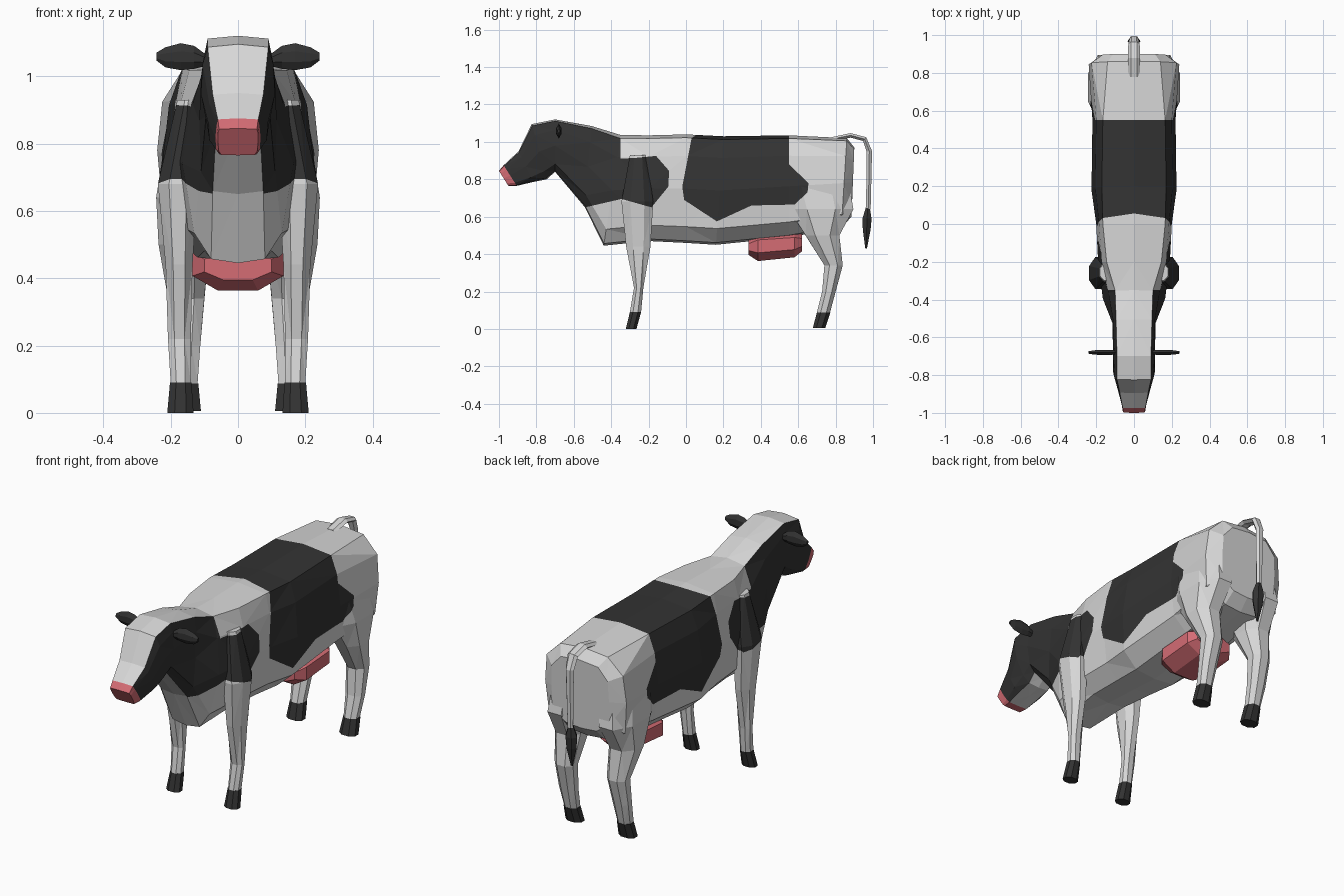
import bpy, bmesh, math
from mathutils import Vector

if "Cube" in bpy.data.objects:
    bpy.data.objects.remove(bpy.data.objects["Cube"])


def material(name, rgb):
    m = bpy.data.materials.new(name)
    m.diffuse_color = (*rgb, 1)
    m.use_nodes = True
    m.node_tree.nodes["Principled BSDF"].inputs["Base Color"].default_value = m.diffuse_color
    return m


MATS = [material("white_hide", (0.68, 0.68, 0.68)),
        material("black_hide", (0.033, 0.033, 0.033)),
        material("pink_skin", (0.66, 0.15, 0.175))]
WHITE, BLACK, PINK = 0, 1, 2

# Hide patches as side outlines (y, z)
NECK_PATCH = [(-0.35, 1.3), (-0.35, 0.91), (-0.265, 0.915), (-0.16, 0.925),
              (-0.09, 0.845), (-0.095, 0.76), (-0.185, 0.65), (-0.345, 0.695),
              (-0.54, 0.65), (-1.2, 0.6), (-1.2, 1.3)]
FLANK_PATCH = [(0.06, 1.3), (0.06, 1.04), (0.03, 1.02), (-0.02, 0.76), (-0.01, 0.69),
               (0.165, 0.575), (0.35, 0.66), (0.58, 0.665), (0.65, 0.73),
               (0.655, 0.78), (0.55, 0.88), (0.55, 1.3)]


def inside(p, poly):
    hit = False
    for (ay, az), (by, bz) in zip(poly, poly[1:] + poly[:1]):
        if (az > p.z) != (bz > p.z) and p.y < ay + (p.z - az) / (bz - az) * (by - ay):
            hit = not hit
    return hit


def paint_patches(bm, strip):
    """Cut the surface along the patch outlines and blacken the inside."""
    bmesh.ops.triangulate(bm, faces=bm.faces[:])
    for poly in (NECK_PATCH, FLANK_PATCH):
        for (ay, az), (by, bz) in zip(poly, poly[1:] + poly[:1]):
            bmesh.ops.bisect_plane(bm, geom=bm.verts[:] + bm.edges[:] + bm.faces[:],
                                   dist=1e-5, plane_co=(0, ay, az),
                                   plane_no=Vector((0, az - bz, by - ay)).normalized())
    for f in bm.faces:
        c = f.calc_center_median()
        if f.material_index == WHITE:
            if inside(c, FLANK_PATCH) or (f[strip] == 0 and inside(c, NECK_PATCH)):
                f.material_index = BLACK
    bmesh.ops.dissolve_limit(bm, angle_limit=0.015, verts=bm.verts[:],
                             edges=bm.edges[:], delimit={'MATERIAL'})


def loft(name, rings, colour=lambda i, j: WHITE, keep_white=lambda j: False, patches=False):
    """Skin a list of equal-sized rings and close both ends."""
    bm = bmesh.new()
    strip = bm.faces.layers.int.new("strip")
    vs = [[bm.verts.new(p) for p in r] for r in rings]
    n = len(vs[0])
    for i in range(len(vs) - 1):
        for j in range(n):
            k = (j + 1) % n
            f = bm.faces.new((vs[i][j], vs[i][k], vs[i + 1][k], vs[i + 1][j]))
            f.material_index = colour(i, j)
            f[strip] = 1 if keep_white(j) else 0
    for i, ring in ((0, vs[0]), (len(vs) - 2, vs[-1])):
        bm.faces.new(ring).material_index = colour(i, 0)
    bmesh.ops.recalc_face_normals(bm, faces=bm.faces[:])
    if patches:
        paint_patches(bm, strip)
    me = bpy.data.meshes.new(name)
    bm.to_mesh(me)
    bm.free()
    for m in MATS:
        me.materials.append(m)
    ob = bpy.data.objects.new(name, me)
    bpy.context.collection.objects.link(ob)
    return ob


def octagon(a0, a1, b0, b1, cut=0.28):
    """Rectangle with clipped corners, as 2D points."""
    ca, cb = (a1 - a0) * cut, (b1 - b0) * cut
    return [(a0 + ca, b0), (a1 - ca, b0), (a1, b0 + cb), (a1, b1 - cb),
            (a1 - ca, b1), (a0 + ca, b1), (a0, b1 - cb), (a0, b0 + cb)]


# Head, neck and trunk: top y z, bottom y z, five half widths from top to bottom
BODY = [(-1.0, 0.845, -0.95, 0.765, 0.056, 0.06, 0.06, 0.057, 0.05),
        (-0.975, 0.875, -0.905, 0.765, 0.06, 0.064, 0.067, 0.065, 0.055),
        (-0.895, 0.95, -0.82, 0.785, 0.075, 0.085, 0.09, 0.085, 0.06),
        (-0.825, 1.095, -0.745, 0.80, 0.09, 0.105, 0.11, 0.09, 0.06),
        (-0.70, 1.12, -0.70, 0.84, 0.09, 0.10, 0.11, 0.095, 0.065),
        (-0.505, 1.085, -0.54, 0.65, 0.095, 0.11, 0.115, 0.11, 0.075),
        (-0.35, 1.037, -0.44, 0.445, 0.10, 0.135, 0.165, 0.13, 0.08),
        (-0.20, 1.035, -0.20, 0.47, 0.145, 0.17, 0.19, 0.17, 0.10),
        (0.0, 1.04, 0.0, 0.46, 0.165, 0.185, 0.20, 0.18, 0.11),
        (0.20, 1.03, 0.16, 0.45, 0.17, 0.205, 0.225, 0.205, 0.12),
        (0.55, 1.035, 0.55, 0.49, 0.165, 0.20, 0.22, 0.20, 0.12),
        (0.86, 1.02, 0.83, 0.54, 0.14, 0.225, 0.24, 0.225, 0.10),
        (0.90, 0.97, 0.885, 0.60, 0.11, 0.165, 0.17, 0.165, 0.09)]
DEPTHS = (0.03, 0.2, 0.5, 0.85, 0.98)


def body_ring(r):
    top, bot = Vector((0, r[0], r[1])), Vector((0, r[2], r[3]))
    right = [top.lerp(bot, t) + Vector((w, 0, 0)) for t, w in zip(DEPTHS, r[4:])]
    left = [Vector((-p.x, p.y, p.z)) for p in reversed(right)]
    return [top] + right + [bot] + left


loft("body", [body_ring(r) for r in BODY],
     colour=lambda i, j: PINK if i == 0 else WHITE,
     keep_white=lambda j: j in (0, 5, 6, 11), patches=True)

# Legs and hooves: z, y range, x range
FRONT_LEG = [(0.93, -0.30, -0.21, 0.10, 0.18), (0.68, -0.345, -0.175, 0.12, 0.238),
             (0.44, -0.32, -0.19, 0.135, 0.215), (0.22, -0.278, -0.228, 0.14, 0.208),
             (0.09, -0.30, -0.24, 0.14, 0.20)]
FRONT_HOOF = [(0.09, -0.30, -0.24, 0.138, 0.202), (0.0, -0.322, -0.265, 0.132, 0.21)]
HIND_LEG = [(0.82, 0.50, 0.865, 0.06, 0.215), (0.64, 0.55, 0.895, 0.06, 0.243),
            (0.50, 0.64, 0.82, 0.085, 0.236), (0.34, 0.74, 0.838, 0.10, 0.208),
            (0.20, 0.728, 0.80, 0.112, 0.205), (0.088, 0.70, 0.77, 0.12, 0.195)]
HIND_HOOF = [(0.088, 0.70, 0.772, 0.118, 0.197), (0.005, 0.678, 0.745, 0.11, 0.203)]

# Ears: x, centre z, half height, half thickness
EAR = [(0.085, 1.045, 0.012, 0.009), (0.13, 1.056, 0.034, 0.014), (0.17, 1.058, 0.04, 0.014),
       (0.215, 1.056, 0.03, 0.011), (0.242, 1.058, 0.012, 0.006)]

for side, s in (("right", 1), ("left", -1)):
    for part, rows, col in (("front_leg", FRONT_LEG, WHITE), ("front_hoof", FRONT_HOOF, BLACK),
                            ("hind_leg", HIND_LEG, WHITE), ("hind_hoof", HIND_HOOF, BLACK)):
        rings = [[Vector((s * x, y, z)) for x, y in octagon(x0, x1, y0, y1)]
                 for z, y0, y1, x0, x1 in rows]
        loft(f"{part}_{side}", rings, colour=lambda i, j, c=col: c, patches=col == WHITE)
    rings = [[Vector((s * x, -0.68 + h * a, z + v * b)) for a, b in
              ((0, 1), (1, 0.4), (1, -0.4), (0, -1), (-1, -0.4), (-1, 0.4))]
             for x, z, v, h in EAR]
    loft(f"ear_{side}", rings, colour=lambda i, j: BLACK)

# Udder: y, half width, bottom z, top z
UDDER = [(0.335, 0.10, 0.395, 0.48), (0.385, 0.135, 0.363, 0.52),
         (0.58, 0.135, 0.383, 0.53), (0.62, 0.105, 0.415, 0.51)]
loft("udder", [[Vector((x, y, z)) for x, z in octagon(-w, w, z0, z1)] for y, w, z0, z1 in UDDER],
     colour=lambda i, j: PINK)


# Tail and its tuft: y, z, half width, half depth, swept along the path
def sweep(name, path, col):
    rings = []
    for i, (y, z, w, d) in enumerate(path):
        a, b = path[max(i - 1, 0)], path[min(i + 1, len(path) - 1)]
        t = Vector((0, b[0] - a[0], b[1] - a[1])).normalized()
        n = Vector((0, -t.z, t.y))
        rings.append([Vector((w * math.cos(k * math.pi / 3), y, z)) + n * d * math.sin(k * math.pi / 3)
                      for k in range(6)])
    loft(name, rings, colour=lambda i, j: col)


sweep("tail", [(0.78, 1.015, 0.03, 0.012), (0.88, 1.035, 0.033, 0.014), (0.955, 1.015, 0.03, 0.015),
               (0.98, 0.95, 0.024, 0.017), (0.975, 0.64, 0.016, 0.014)], WHITE)
sweep("tail_tuft", [(0.972, 0.65, 0.012, 0.012), (0.968, 0.59, 0.034, 0.028),
                    (0.966, 0.53, 0.03, 0.024), (0.963, 0.43, 0.006, 0.005)], BLACK)
